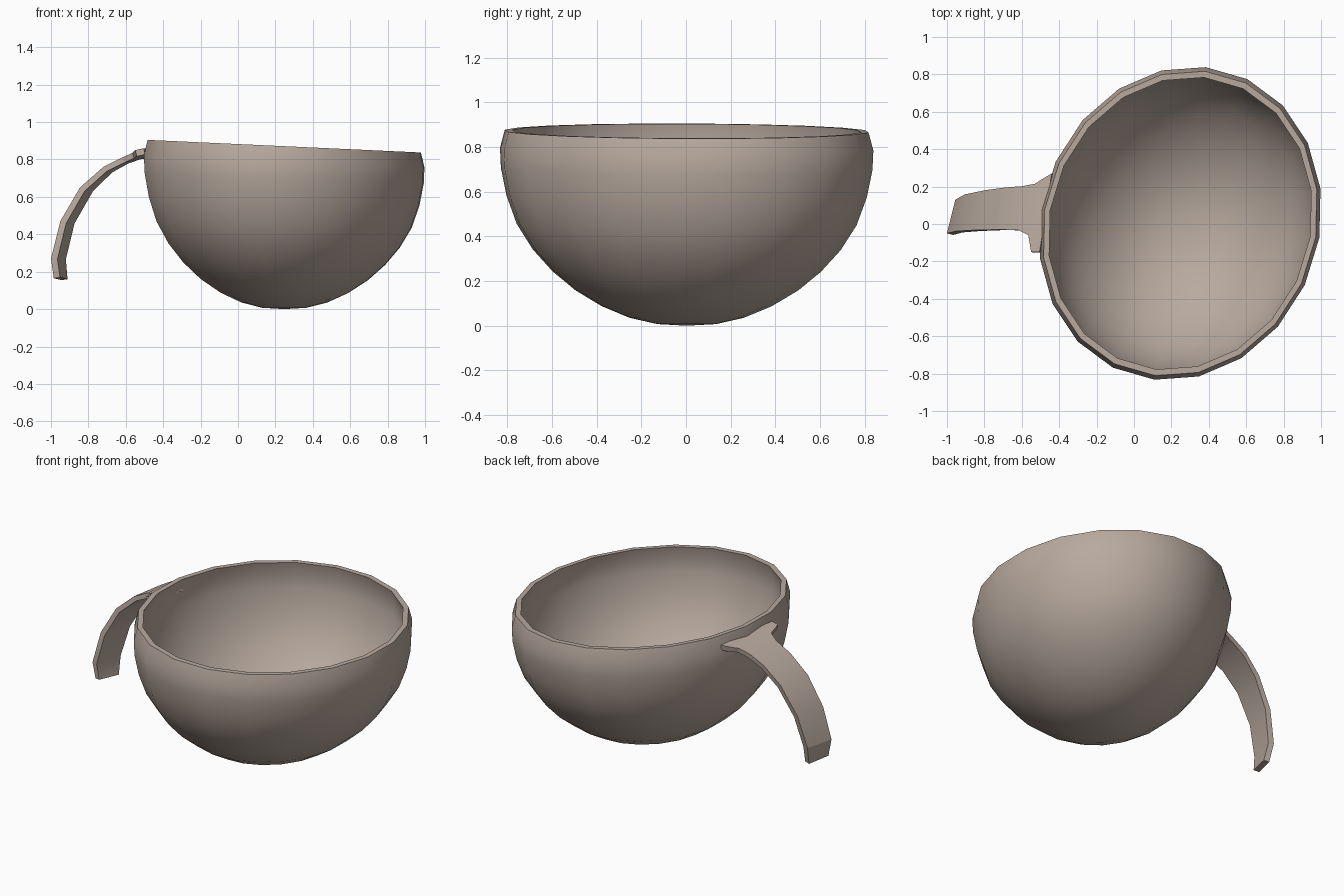
import bpy, bmesh, math
from mathutils import Vector

if "Cube" in bpy.data.objects:
    bpy.data.objects.remove(bpy.data.objects["Cube"])

SIDES = 20
WALL = 0.032
CENTRE = Vector((0.247, 0.003, 0))
AXIS_A = Vector((0.75, 0.186, 0))
AXIS_B = Vector((-0.10, 0.818, 0))

clay = bpy.data.materials.new("clay")
clay.diffuse_color = (0.48, 0.40, 0.345, 1)
clay.use_nodes = True
clay.node_tree.nodes["Principled BSDF"].inputs["Base Color"].default_value = clay.diffuse_color


def finish(name, bm, angle):
    bmesh.ops.recalc_face_normals(bm, faces=bm.faces)
    mesh = bpy.data.meshes.new(name)
    bm.to_mesh(mesh)
    bm.free()
    mesh.materials.append(clay)
    obj = bpy.data.objects.new(name, mesh)
    bpy.context.collection.objects.link(obj)
    bpy.ops.object.select_all(action='DESELECT')
    obj.select_set(True)
    bpy.context.view_layer.objects.active = obj
    bpy.ops.object.shade_smooth_by_angle(angle=math.radians(angle))
    return obj


def bowl_point(r, h, i):
    t = 2 * math.pi * i / SIDES
    p = CENTRE + (AXIS_A * math.cos(t) + AXIS_B * math.sin(t)) * r
    p.z = h - 0.046 * (p.x - CENTRE.x) * h / 0.87   # rim leans down towards +x
    return p


# Bowl: (radius, height) profile of the outer wall, inner wall offset from it
outer = [(.157, .007), (.305, .035), (.455, .087), (.597, .158), (.72, .243),
         (.825, .34), (.91, .452), (.965, .578), (.995, .70), (1.0, .79), (.974, .871)]
inner = []
for k, (r, h) in enumerate(outer):
    a, b = outer[max(k - 1, 0)], outer[min(k + 1, len(outer) - 1)]
    n = Vector((-(b[1] - a[1]), (b[0] - a[0]) * 0.8)).normalized() * WALL
    inner.append((r + n.x / 0.8, h + n.y))
inner[-1] = (outer[-1][0] - WALL / 0.8, outer[-1][1])
profile = outer + inner[::-1]

bm = bmesh.new()
rings = [[bm.verts.new(bowl_point(r, h, i)) for i in range(SIDES)] for r, h in profile]
for a, b in zip(rings, rings[1:]):
    for i in range(SIDES):
        j = (i + 1) % SIDES
        bm.faces.new((a[i], a[j], b[j], b[i]))
for ring, h in ((rings[0], 0.0), (rings[-1], WALL)):
    pole = bm.verts.new((CENTRE.x, CENTRE.y, h))
    for i in range(SIDES):
        bm.faces.new((ring[i], ring[(i + 1) % SIDES], pole))
finish("bowl", bm, 35)

# Handle: strap with flared root, defined by its two outer edges
edge_front = [(-.505, -.15, .86), (-.55, -.15, .85), (-.565, -.06, .835), (-.62, -.032, .81),
              (-.72, -.03, .76), (-.845, -.032, .65), (-.95, -.038, .47), (-1.0, -.05, .27),
              (-.985, -.04, .165)]
edge_back = [(-.44, .27, .85), (-.475, .25, .84), (-.53, .215, .83), (-.60, .202, .805),
             (-.69, .195, .755), (-.80, .18, .65), (-.905, .158, .47), (-.955, .13, .27),
             (-.945, .10, .155)]
thickness = [.035, .035, .03, .03, .03, .032, .034, .036, .035]
bm = bmesh.new()
front = [Vector(p) for p in edge_front]
back = [Vector(p) for p in edge_back]
mid = [(f + b) / 2 for f, b in zip(front, back)]
sections = []
for k in range(len(mid)):
    tangent = mid[min(k + 1, len(mid) - 1)] - mid[max(k - 1, 0)]
    inward = tangent.cross(back[k] - front[k]).normalized() * thickness[k]
    sections.append([bm.verts.new(p) for p in
                     (front[k], back[k], back[k] + inward, front[k] + inward)])
for a, b in zip(sections, sections[1:]):
    for i in range(4):
        j = (i + 1) % 4
        bm.faces.new((a[i], a[j], b[j], b[i]))
bm.faces.new(sections[0])
bm.faces.new(sections[-1])
finish("handle", bm, 20)
